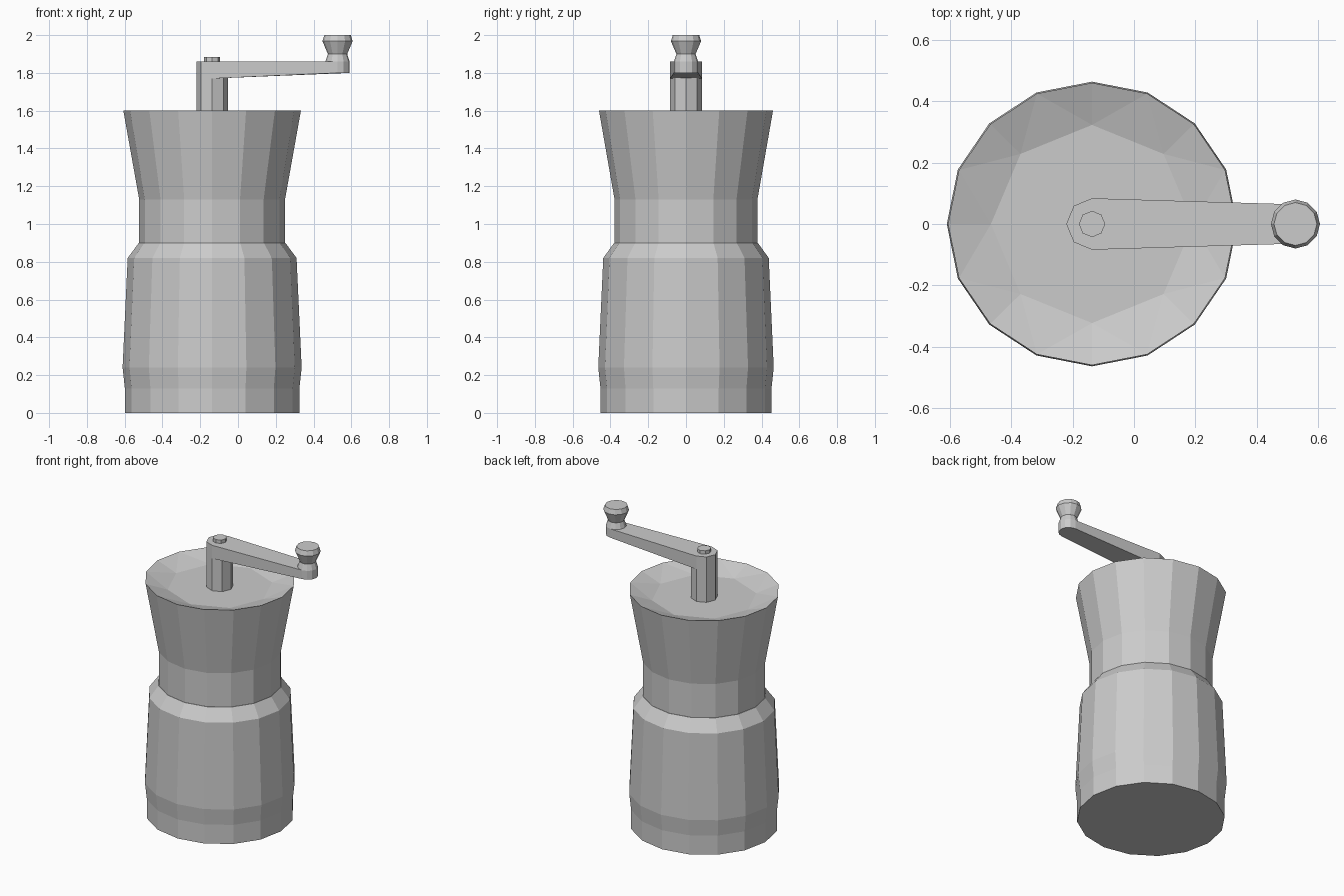
import bpy, bmesh
from math import cos, sin, pi, radians

if "Cube" in bpy.data.objects:
    bpy.data.objects.remove(bpy.data.objects["Cube"])

CX = -0.137      # grinder axis
KX = 0.527       # crank knob axis
YS = 0.98        # body is very slightly narrower in depth


def finish(name, bm):
    bmesh.ops.recalc_face_normals(bm, faces=bm.faces)
    me = bpy.data.meshes.new(name)
    bm.to_mesh(me)
    bm.free()
    ob = bpy.data.objects.new(name, me)
    bpy.context.collection.objects.link(ob)
    return ob


def ring(bm, cx, r, z, n, ys=1.0):
    return [bm.verts.new((cx + r * cos(2 * pi * i / n), ys * r * sin(2 * pi * i / n), z))
            for i in range(n)]


def lathe(bm, cx, profile, n, ys=1.0, cap_top=True):
    """Faceted turned part from (radius, height) pairs; returns its top ring."""
    rings = [ring(bm, cx, r, z, n, ys) for r, z in profile]
    for a, b in zip(rings, rings[1:]):
        for i in range(n):
            j = (i + 1) % n
            bm.faces.new((a[i], a[j], b[j], b[i]))
    bm.faces.new(rings[0][::-1])
    if cap_top:
        bm.faces.new(rings[-1])
    return rings[-1]


# Lower body with shoulder
bm = bmesh.new()
lathe(bm, CX, [(0.462, 0), (0.462, 0.13), (0.474, 0.24), (0.447, 0.82), (0.388, 0.90)], 16, YS)
finish("lower_body", bm)

# Flared hopper with a shallow dished top
bm = bmesh.new()
rim = lathe(bm, CX, [(0.386, 0.90), (0.386, 1.13), (0.47, 1.60)], 16, YS, cap_top=False)
dish = ring(bm, CX, 0.33, 1.55, 8, YS)
for k in range(8):
    a, b, c = rim[2 * k], rim[2 * k + 1], rim[(2 * k + 2) % 16]
    p, q = dish[k], dish[(k + 1) % 8]
    for tri in ((a, b, p), (b, q, p), (b, c, q)):
        bm.faces.new(tri)
bm.faces.new(dish)
finish("hopper", bm)

# Octagonal crank shaft and the nut on top
bm = bmesh.new()
lathe(bm, CX, [(0.084, 1.54), (0.084, 1.772)], 8)
finish("crank_shaft", bm)
bm = bmesh.new()
lathe(bm, CX, [(0.043, 1.85), (0.043, 1.883)], 8)
finish("crank_nut", bm)

# Tapered crank arm, thinner toward the knob
outline = [(CX + 0.084 * cos(radians(a)), 0.084 * sin(radians(a))) for a in range(90, 271, 45)]
outline += [(KX + 0.064 * cos(radians(a)), 0.064 * sin(radians(a))) for a in range(-90, 91, 30)]
bm = bmesh.new()
top = [bm.verts.new((x, y, 1.86)) for x, y in outline]
low = [bm.verts.new((x, y, 1.77 + 0.03 * min(1, max(0, (x - CX) / (KX - CX))))) for x, y in outline]
bm.faces.new(top)
bm.faces.new(low[::-1])
for i in range(len(top)):
    j = (i + 1) % len(top)
    bm.faces.new((low[i], low[j], top[j], top[i]))
finish("crank_arm", bm)

# Waisted crank knob
bm = bmesh.new()
lathe(bm, KX, [(0.064, 1.85), (0.064, 1.86), (0.051, 1.90), (0.08, 1.968), (0.07, 2.0)], 12)
finish("crank_knob", bm)
